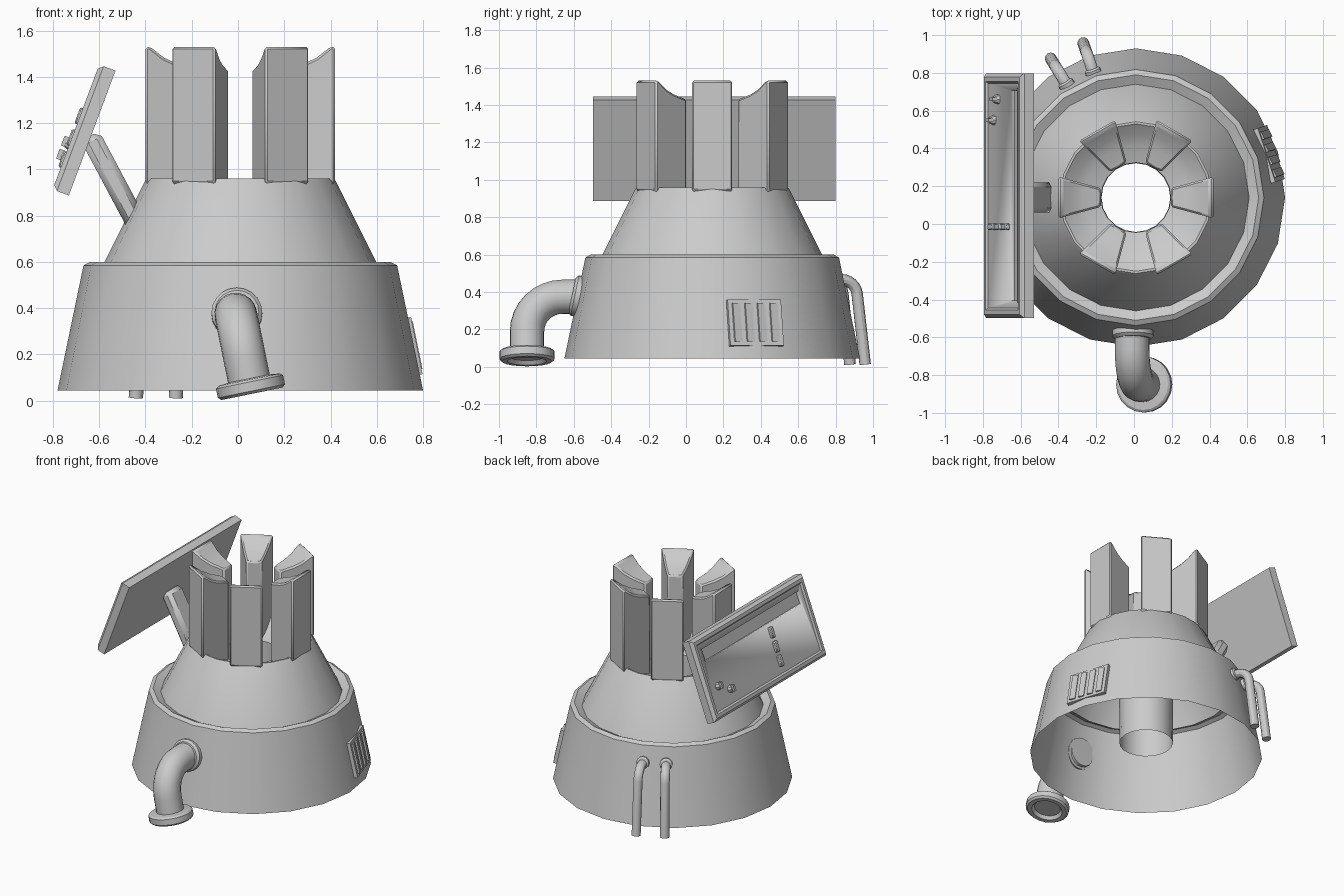
import bpy, bmesh
from math import sin, cos, pi, radians
from mathutils import Vector, Matrix

if "Cube" in bpy.data.objects:
    bpy.data.objects.remove(bpy.data.objects["Cube"])

C = Vector((0.01, 0.14, 0))          # axis of the main body


def finish(name, bm, bevel=0):
    bmesh.ops.recalc_face_normals(bm, faces=bm.faces)
    me = bpy.data.meshes.new(name)
    bm.to_mesh(me)
    bm.free()
    ob = bpy.data.objects.new(name, me)
    bpy.context.collection.objects.link(ob)
    bpy.ops.object.select_all(action='DESELECT')
    ob.select_set(True)
    bpy.context.view_layer.objects.active = ob
    bpy.ops.object.shade_smooth_by_angle(angle=radians(30))
    if bevel:
        m = ob.modifiers.new("bevel", 'BEVEL')
        m.width, m.segments, m.limit_method = bevel, 1, 'ANGLE'
    return ob


def loft(name, rings, caps=True, bevel=0):
    """Skin a list of equal-length closed rings."""
    bm = bmesh.new()
    vs = [[bm.verts.new(p) for p in r] for r in rings]
    n = len(rings[0])
    for a, b in zip(vs, vs[1:]):
        for i in range(n):
            j = (i + 1) % n
            bm.faces.new((a[i], a[j], b[j], b[i]))
    if caps:
        bm.faces.new(vs[0])
        bm.faces.new(vs[-1])
    return finish(name, bm, bevel)


def circle(center, axis, side, r, n):
    u = side.normalized()
    v = axis.normalized().cross(u).normalized()
    return [center + (u * cos(2 * pi * i / n) + v * sin(2 * pi * i / n)) * r for i in range(n)]


def lathe(name, origin, axis, side, profile, n, caps=False):
    a = axis.normalized()
    return loft(name, [circle(origin + a * h, a, side, r, n) for r, h in profile], caps)


def tube(name, pts, side, r, n=14):
    """Round pipe along a planar path whose plane normal is side."""
    last = len(pts) - 1
    rings = [circle(p, pts[min(i + 1, last)] - pts[max(i - 1, 0)], side, r, n)
             for i, p in enumerate(pts)]
    return loft(name, rings)


def bend(o, out, down, reach, radius, length, steps=8):
    """Straight run, quarter bend, straight run."""
    pts = [o]
    for i in range(steps + 1):
        a = pi / 2 * i / steps
        pts.append(o + out * (reach - radius + radius * sin(a)) + down * radius * (1 - cos(a)))
    return pts + [o + out * reach + down * length]


def box(name, size, mat, bevel=0):
    bm = bmesh.new()
    bmesh.ops.create_cube(bm, size=1, matrix=mat @ Matrix.Diagonal((*size, 1)))
    return finish(name, bm, bevel)


X, Y, Z = Vector((1, 0, 0)), Vector((0, 1, 0)), Vector((0, 0, 1))

# skirt, rim, cone, funnel floor and hanging inner tube
funnel = [(0.39, 0), (0.33, -0.047), (0.275, -0.073), (0.185, -0.10)]
lathe("body", C, Z, X,
      [(0.79, 0.045), (0.678, 0.585), (0.65, 0.60), (0.60, 0.575), (0.412, 0.95), (0.402, 0.96)]
      + [(r, 0.96 + h) for r, h in funnel] + [(0.182, 0.14)], 20)

# six wedge-shaped pillars around the opening
for k in range(6):
    rot = Matrix.Translation(C) @ Matrix.Rotation(k * pi / 3, 4, 'Z')
    prof = [(0.41, 0.94), (0.41, 1.53)] + [(r, 1.53 + h) for r, h in funnel]
    prof += [(0.185, 0.84)]
    t = sin(radians(15)) / cos(radians(15))
    loft("pillar_%d" % (k + 1),
         [[rot @ Vector((r, s * r * t, z)) for r, z in prof] for s in (-1, 1)], bevel=0.01)

# large elbow pipe with wall flange and open foot flange
down = Vector((0.2, 0, -0.98)).normalized()
start = Vector((-0.01, -0.56, 0.375))
tube("elbow_pipe", bend(start, -Y, down, 0.29, 0.19, 0.33), down.cross(Y), 0.092, 20)
lathe("elbow_wall_flange", Vector((-0.005, -0.565, 0.375)),
      Vector((0, -0.978, 0.208)), X,
      [(0.11, 0), (0.11, 0.03), (0.095, 0.045)], 20, True)
lathe("elbow_foot_flange", start - Y * 0.29, down, Y,
      [(0.09, 0.285), (0.135, 0.29), (0.148, 0.30), (0.148, 0.34), (0.135, 0.352),
       (0.105, 0.352), (0.085, 0.325)], 20)

# pair of thin pipes at the back
for k, ang in enumerate((121.5, 108.8)):
    a = radians(ang)
    out = Vector((cos(a), sin(a), 0))
    dn = (out * 0.12 - Z).normalized()
    p = C + out * 0.68 + Z * 0.465
    tube("back_pipe_%d" % (k + 1), bend(p, out, dn, 0.13, 0.075, 0.455, 6), out.cross(dn), 0.031, 12)
    lathe("back_pipe_collar_%d" % (k + 1), p, out + Z * 0.21, out.cross(Z),
          [(0.043, 0), (0.043, 0.035), (0.033, 0.042)], 12, True)

# slatted vent on the right side of the skirt
vent = (Matrix.Translation(C + Vector((cos(radians(18)), sin(radians(18)), 0)) * 0.742 + Z * 0.235)
        @ Matrix.Rotation(radians(18), 4, 'Z') @ Matrix.Rotation(radians(-12), 4, 'Y'))
box("vent_plate", (0.024, 0.30, 0.25), vent)
for i in range(4):
    box("vent_slat_%d" % (i + 1), (0.012, 0.042, 0.21),
        vent @ Matrix.Translation((0.015, -0.105 + i * 0.07, 0))
        @ Matrix.Rotation(radians(8), 4, 'Z'))

# tilted control panel: local x = along panel, y = up the face, z = outward
tilt = radians(20.5)
up = Vector((sin(tilt), 0, cos(tilt)))
nrm = Vector((-cos(tilt), 0, sin(tilt)))
mat = Matrix((-Y, up, nrm)).transposed().to_4x4()
mat = Matrix.Translation((-0.665, 0.15, 1.17)) @ mat
steps = [(0.648, 0.288, -0.037), (0.648, 0.288, 0.018), (0.628, 0.268, 0.038),
         (0.605, 0.245, 0.038), (0.595, 0.235, 0.026)]
panel = loft("control_panel",
             [[mat @ Vector((sx * u, sy * v, w)) for sx, sy in ((1, 1), (-1, 1), (-1, -1), (1, -1))]
              for u, v, w in steps])
cut = box("slot_cutter", (1.11, 0.085, 0.04), mat @ Matrix.Translation((0, 0.155, 0.028)))
cut.hide_render = True
cut.hide_set(True)
b = panel.modifiers.new("slot", 'BOOLEAN')
b.operation, b.object = 'DIFFERENCE', cut

# buttons and knobs on the panel
for i in range(3):
    m = mat @ Matrix.Translation((0.165, 0.05 - i * 0.1, 0.036))
    box("button_%d" % (i + 1), (0.035, 0.075, 0.028), m, 0.006)
for i, (u, v) in enumerate(((-0.51, -0.08), (-0.40, -0.14))):
    c = mat @ Vector((u, v, 0.02))
    lathe("knob_%d" % (i + 1), c, nrm, Y, [(0.026, 0), (0.026, 0.015), (0.018, 0.035)], 8, True)
    box("knob_grip_%d" % (i + 1), (0.018, 0.045, 0.025), mat @ Matrix.Translation((u, v + 0.005, 0.058)))

# strut holding the panel
top, foot = Vector((-0.64, 0.14, 1.145)), Vector((-0.435, 0.14, 0.76))
d = (foot - top).normalized()
sm = Matrix((d.cross(Y).normalized(), Y, d)).transposed().to_4x4()
box("panel_strut", (0.09, 0.16, (foot - top).length),
    Matrix.Translation((top + foot) / 2) @ sm, 0.025)
